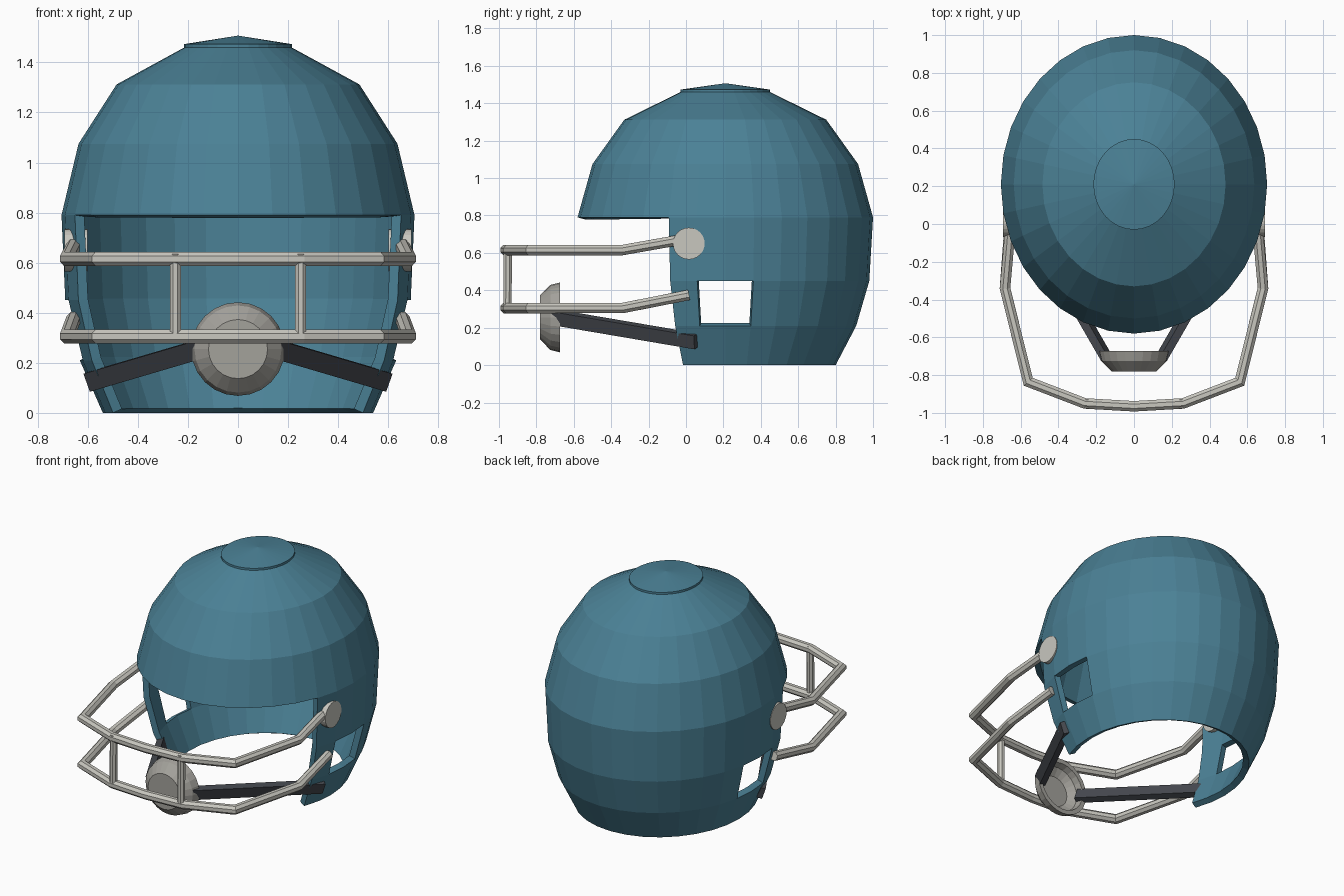
import bpy, bmesh, math
from mathutils import Vector, Matrix

if "Cube" in bpy.data.objects:
    bpy.data.objects.remove(bpy.data.objects["Cube"])

CY = 0.21      # centre of the shell in y
SEG = 32       # columns around the shell


def material(name, rgb):
    m = bpy.data.materials.new(name)
    m.diffuse_color = (*rgb, 1)
    m.use_nodes = True
    m.node_tree.nodes["Principled BSDF"].inputs["Base Color"].default_value = m.diffuse_color
    return m


TEAL = material("teal shell", (0.07, 0.22, 0.305))
LIGHT = material("light grey bars", (0.58, 0.57, 0.52))
MID = material("mid grey cup", (0.37, 0.36, 0.33))
DARK = material("dark strap", (0.062, 0.068, 0.08))


def make(name, verts, faces, mat, fix=True):
    me = bpy.data.meshes.new(name)
    me.from_pydata([tuple(v) for v in verts], [], faces)
    if fix:
        bm = bmesh.new()
        bm.from_mesh(me)
        bmesh.ops.recalc_face_normals(bm, faces=bm.faces)
        bm.to_mesh(me)
        bm.free()
    me.materials.append(mat)
    ob = bpy.data.objects.new(name, me)
    bpy.context.collection.objects.link(ob)
    return ob


def ellipse(z, rx, ry, n=SEG):
    return [Vector((rx * math.cos(2 * math.pi * k / n),
                    CY + ry * math.sin(2 * math.pi * k / n), z)) for k in range(n)]


def skin(rings, keep=lambda i, k: True, caps=False):
    """Join equal closed rings with quads."""
    n = len(rings[0])
    verts = [v for r in rings for v in r]
    faces = [(i * n + k, i * n + (k + 1) % n, (i + 1) * n + (k + 1) % n, (i + 1) * n + k)
             for i in range(len(rings) - 1) for k in range(n) if keep(i, k)]
    if caps:
        faces += [tuple(range(n))[::-1], tuple(range(len(verts) - n, len(verts)))]
    return verts, faces


def tube(name, pts, r, mat, up=Vector((0, 0, 1)), n=8):
    """Mitred round bar along a path."""
    pts = [Vector(p) for p in pts]
    rings = []
    for i, p in enumerate(pts):
        a = (p - pts[max(i - 1, 0)]).normalized()
        b = (pts[min(i + 1, len(pts) - 1)] - p).normalized()
        t = (a + b).normalized()
        side = t.cross(up).normalized()
        top = side.cross(t)
        miter = 1 / max(t.dot(a), t.dot(b))
        rings.append([p + side * (r * miter * math.cos(2 * math.pi * (k + .5) / n))
                      + top * (r * math.sin(2 * math.pi * (k + .5) / n)) for k in range(n)])
    return make(name, *skin(rings, caps=True), mat)


# Shell: stacked oval rings with a face opening and two ear holes
profile = [(0, .54, .59), (.21, .632, .70), (.45, .69, .77), (.79, .705, .79),
           (1.075, .637, .71), (1.312, .485, .54), (1.462, .21, .235)]


def keep(i, k):
    face_gap = i < 3 and 18 <= k <= 29
    ear_gap = i == 1 and k in (31, 0, 15, 16)
    return not (face_gap or ear_gap)


v, f = skin([ellipse(*p) for p in profile], keep)
shell = make("shell", v, f, TEAL, fix=False)
bm = bmesh.new()
bm.from_mesh(shell.data)
bmesh.ops.delete(bm, geom=[x for x in bm.verts if not x.link_faces], context='VERTS')
bm.to_mesh(shell.data)
bm.free()
wall = shell.modifiers.new("wall", 'SOLIDIFY')
wall.thickness = 0.04
wall.offset = -1

# Crown cap: shallow oval cone with a thin rim
v, f = skin([ellipse(1.458, .215, .24), ellipse(1.473, .215, .24)])
v.append(Vector((0, CY, 1.507)))
f += [(SEG + k, SEG + (k + 1) % SEG, 2 * SEG) for k in range(SEG)]
f.append(tuple(range(SEG))[::-1])
make("crown_cap", v, f, TEAL)

# Face guard: two wrap-around bars joined by two uprights
for name, z, end in (("upper_bar", .615, (.655, -.03, .67)), ("lower_bar", .305, (.657, .015, .375))):
    half = [end, (.683, -.34, z), (.56, -.835, z), (.26, -.95, z)]
    path = half + [(0, -.965, z)] + [(-x, y, q) for x, y, q in reversed(half)]
    tube(name, path, .03, LIGHT)
for s, side in ((1, "right"), (-1, "left")):
    tube(side + "_upright_bar", [(s * .25, -.955, .305), (s * .25, -.952, .635)], .024, LIGHT,
         up=Vector((0, 1, 0)))

    # Side bolts: discs through the shell wall
    rings = [[Vector((s * x, .015 + .085 * math.cos(2 * math.pi * k / 24),
                      .65 + .085 * math.sin(2 * math.pi * k / 24))) for k in range(24)]
             for x in (.602, .693)]
    make(side + "_bolt", *skin(rings, caps=True), LIGHT)

    # Chin straps: flat boxes leaning outward at the top
    a, b = Vector((s * .145, -.71, .257)), Vector((s * .587, .055, .127))
    t = (b - a).normalized()
    across = t.cross(Vector((0, 0, 1))).normalized()
    roll = Matrix.Rotation(s * math.radians(18), 3, t)
    w, h = roll @ across * .022, roll @ across.cross(t) * .038
    rings = [[p + w + h, p - w + h, p - w - h, p + w - h] for p in (a, b)]
    make(side + "_chin_strap", *skin(rings, caps=True), DARK)

# Chin cup: hollow bowl turned around the y axis
bowl = [(-.78, .118), (-.725, .174), (-.673, .187), (-.673, .158), (-.715, .148), (-.75, .10)]
rings = [[Vector((r * math.cos(2 * math.pi * k / 24), y, .255 + r * math.sin(2 * math.pi * k / 24)))
          for k in range(24)] for y, r in bowl]
make("chin_cup", *skin(rings, caps=True), MID)
